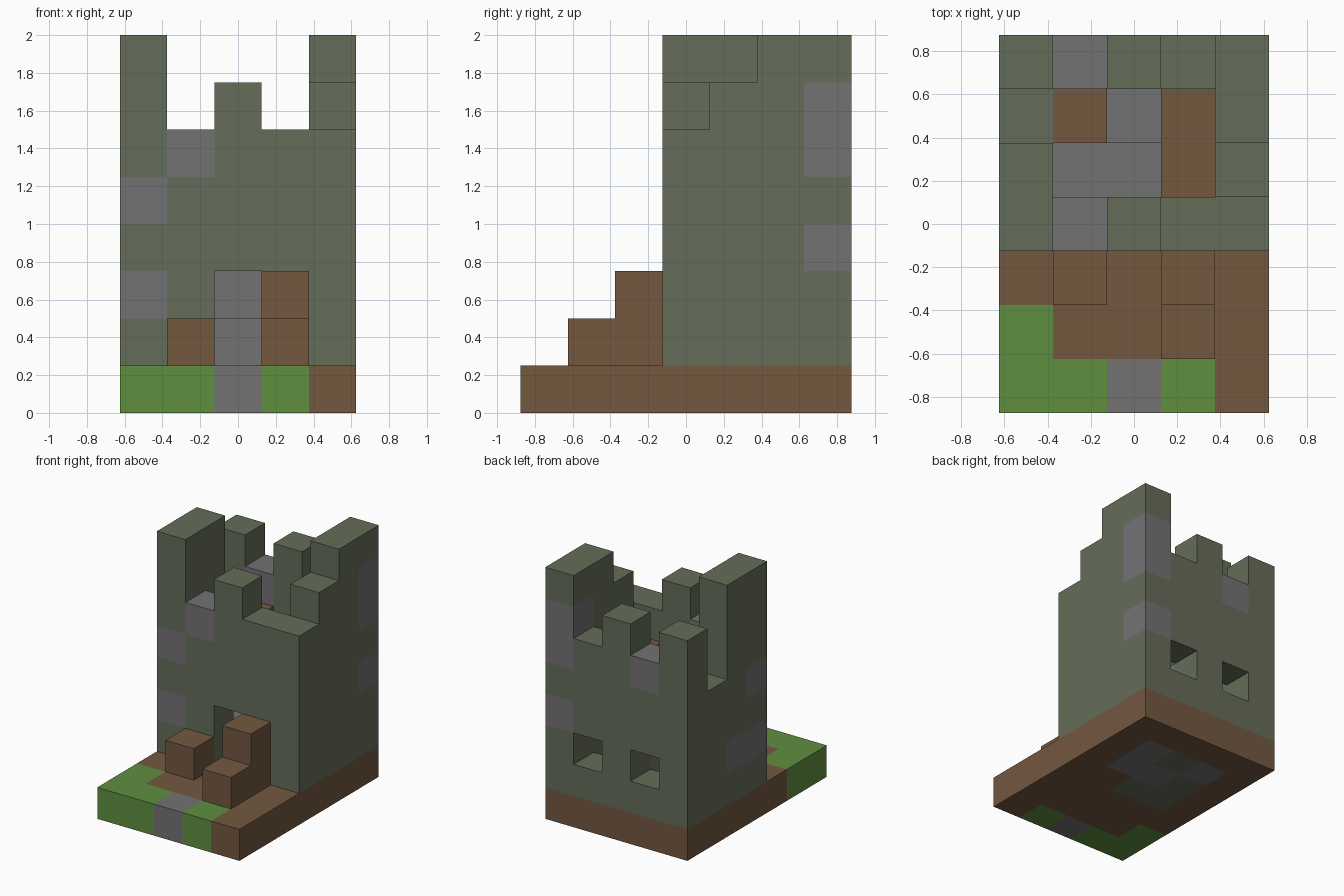
import bpy
import bmesh
from mathutils import Vector

UNIT = 0.25
ORIGIN = Vector((-0.625, -0.875, 0.0))

cube = bpy.data.objects.get("Cube")
if cube:
    bpy.data.objects.remove(cube)


def linear(channel):
    c = channel / 255
    return c / 12.92 if c <= 0.04045 else ((c + 0.055) / 1.055) ** 2.4


def make_material(name, rgb):
    mat = bpy.data.materials.new(name)
    mat.use_nodes = True
    colour = (*[linear(c) for c in rgb], 1.0)
    mat.diffuse_color = colour
    shader = mat.node_tree.nodes["Principled BSDF"]
    shader.inputs["Base Color"].default_value = colour
    shader.inputs["Roughness"].default_value = 0.9
    return mat


PALETTE = {
    "moss": make_material("mossy_stone", (101, 109, 89)),
    "grey": make_material("grey_stone", (116, 114, 116)),
    "earth": make_material("brown_earth", (115, 88, 64)),
    "grass": make_material("green_grass", (96, 143, 64)),
}
SLOTS = list(PALETTE)

# Block grid: cell -> (part, colour)
blocks = {}


def fill(part, colour, xs, ys, zs):
    """Fill an inclusive range of cells."""
    for x in range(xs[0], xs[1] + 1):
        for y in range(ys[0], ys[1] + 1):
            for z in range(zs[0], zs[1] + 1):
                blocks[x, y, z] = (part, colour)


def paint(colour, *cells):
    for cell in cells:
        blocks[cell] = (blocks[cell][0], colour)


# Ground slab with a grassy front corner and a stone threshold
fill("ground", "earth", (0, 4), (0, 6), (0, 0))
fill("ground", "grass", (0, 3), (0, 0), (0, 0))
fill("ground", "grass", (0, 0), (1, 1), (0, 0))
paint("grey", (2, 0, 0), (3, 5, 0), (3, 4, 0), (2, 4, 0), (1, 5, 0))
paint("moss", (2, 5, 0), (1, 4, 0), (2, 3, 0), (1, 3, 0))

# Ruined tower walls, one height per column, front row to back row
for y, row in enumerate(("86766", "8   7", "5   8", "76768"), start=3):
    for x, height in enumerate(row):
        if height != " ":
            fill("tower_walls", "moss", (x, x), (y, y), (1, int(height) - 1))

# Doorway and the two rear windows
for opening in ((2, 3, 1), (2, 3, 2), (1, 6, 2), (3, 6, 2)):
    del blocks[opening]

# Bare stones in the walls
paint("grey", (1, 3, 5), (0, 3, 4), (0, 3, 2), (0, 4, 2),
      (4, 6, 3), (4, 6, 5), (4, 6, 6), (1, 6, 5))

# Inner steps and the remains of the upper floor
fill("inner_steps", "grey", (1, 2), (4, 4), (1, 1))
fill("inner_steps", "grey", (2, 2), (5, 5), (1, 2))
fill("upper_floor", "earth", (1, 1), (5, 5), (4, 4))
fill("upper_floor", "earth", (3, 3), (4, 5), (4, 4))

# Earth mounds beside the door
fill("right_mound", "earth", (1, 1), (2, 2), (1, 1))
fill("left_mound", "earth", (3, 3), (1, 1), (1, 1))
fill("left_mound", "earth", (3, 3), (2, 2), (1, 2))


def cell_face(bm, cell, axis, sign):
    """Add one outward square on a side of a cell."""
    u, v = (axis + 1) % 3, (axis + 2) % 3
    ring = []
    for du, dv in ((0, 0), (1, 0), (1, 1), (0, 1)):
        corner = Vector(cell)
        corner[axis] += sign > 0
        corner[u] += du
        corner[v] += dv
        ring.append(bm.verts.new(ORIGIN + corner * UNIT))
    return bm.faces.new(ring if sign > 0 else ring[::-1])


def build_part(part):
    bm = bmesh.new()
    for cell, (owner, colour) in blocks.items():
        if owner != part:
            continue
        for axis in range(3):
            for sign in (-1, 1):
                neighbour = list(cell)
                neighbour[axis] += sign
                if tuple(neighbour) not in blocks:
                    face = cell_face(bm, cell, axis, sign)
                    face.material_index = SLOTS.index(colour)
    # Weld the squares and merge flat areas of one colour
    bmesh.ops.remove_doubles(bm, verts=bm.verts[:], dist=0.001)
    bmesh.ops.dissolve_limit(bm, angle_limit=0.01, verts=bm.verts[:],
                             edges=bm.edges[:], delimit={"MATERIAL"})
    mesh = bpy.data.meshes.new(part)
    bm.to_mesh(mesh)
    bm.free()
    for mat in PALETTE.values():
        mesh.materials.append(mat)
    bpy.context.collection.objects.link(bpy.data.objects.new(part, mesh))


for part in sorted({owner for owner, _ in blocks.values()}):
    build_part(part)
